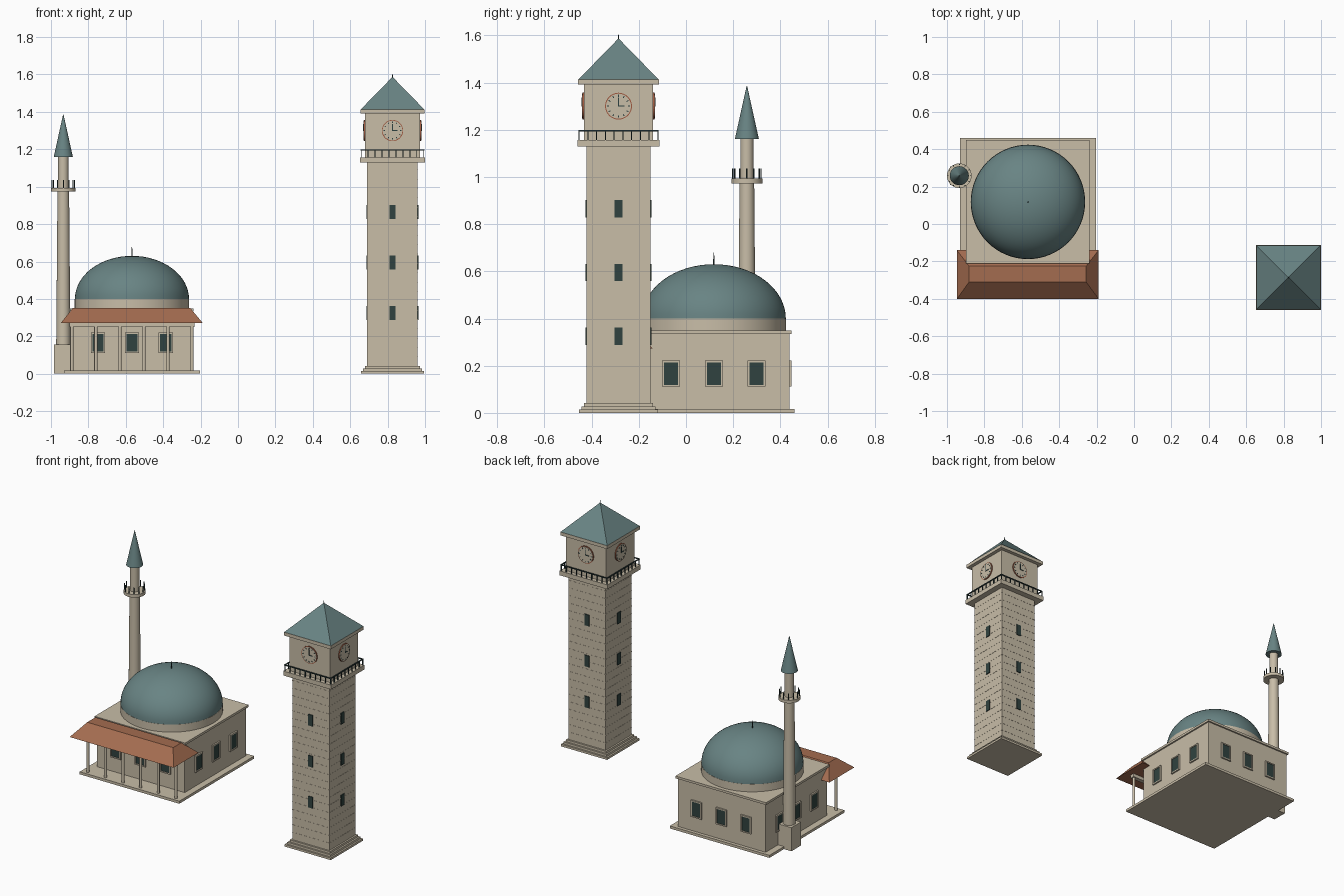
import bpy, bmesh
from math import pi, sin, cos
from mathutils import Matrix, Vector

if "Cube" in bpy.data.objects:
    bpy.data.objects.remove(bpy.data.objects["Cube"])


def material(name, rgb):
    m = bpy.data.materials.new(name)
    m.use_nodes = True
    m.diffuse_color = (*rgb, 1)
    m.node_tree.nodes["Principled BSDF"].inputs["Base Color"].default_value = (*rgb, 1)
    return m


STONE = material("pale stone", (0.58, 0.51, 0.39))
TEAL = material("teal roofing", (0.14, 0.23, 0.23))
TILE = material("clay tile", (0.37, 0.15, 0.08))
GLASS = material("dark glass", (0.03, 0.055, 0.05))
IRON = material("dark iron", (0.025, 0.05, 0.05))
RIM = material("red clock rim", (0.35, 0.10, 0.05))


def finish(name, bm, mat, smooth=False):
    bmesh.ops.recalc_face_normals(bm, faces=bm.faces)
    mesh = bpy.data.meshes.new(name)
    bm.to_mesh(mesh)
    bm.free()
    mesh.materials.append(mat)
    ob = bpy.data.objects.new(name, mesh)
    bpy.context.scene.collection.objects.link(ob)
    if smooth:
        bpy.ops.object.select_all(action='DESELECT')
        ob.select_set(True)
        bpy.context.view_layer.objects.active = ob
        bpy.ops.object.shade_smooth_by_angle(angle=0.7)
    return ob


def add_box(bm, centre, size, frame=Matrix()):
    bmesh.ops.create_cube(bm, size=1, matrix=frame @ Matrix.Translation(centre) @ Matrix.Diagonal((*size, 1)))


def add_cone(bm, base, r1, r2, height, segments=12, frame=Matrix()):
    mid = Vector(base) + Vector((0, 0, height / 2))
    bmesh.ops.create_cone(bm, cap_ends=True, segments=segments, radius1=r1, radius2=r2,
                          depth=height, matrix=frame @ Matrix.Translation(mid))


def boxes(name, mat, items):
    bm = bmesh.new()
    for item in items:
        add_box(bm, *item)
    return finish(name, bm, mat)


def slab(name, mat, centre, half_x, half_y, z0, z1):
    return boxes(name, mat, [((*centre, (z0 + z1) / 2), (2 * half_x, 2 * half_y, z1 - z0))])


def cone(name, mat, base, r1, r2, height, segments=32, smooth=True):
    bm = bmesh.new()
    add_cone(bm, base, r1, r2, height, segments)
    return finish(name, bm, mat, smooth)


def frustum(name, mat, lower, upper, z0, z1):
    """Solid between two rectangles given as x0, x1, y0, y1."""
    bm = bmesh.new()
    rings = []
    for (x0, x1, y0, y1), z in ((lower, z0), (upper, z1)):
        rings.append([bm.verts.new((x, y, z)) for x, y in ((x0, y0), (x1, y0), (x1, y1), (x0, y1))])
    for ring in rings:
        bm.faces.new(ring)
    for i in range(4):
        j = (i + 1) % 4
        bm.faces.new((rings[0][i], rings[0][j], rings[1][j], rings[1][i]))
    return finish(name, bm, mat)


def sides(centre):
    """Frames for four walls; the local front of each faces -y."""
    return [Matrix.Translation((*centre, 0)) @ Matrix.Rotation(k * pi / 2, 4, 'Z') for k in range(4)]


# ---------- Clock tower ----------
T = (0.826, -0.286)
BODY, ROOM = 0.135, 0.147
for i, half in enumerate((0.168, 0.157, 0.146)):
    slab(f"tower_step_{i + 1}", STONE, T, half, half, i * 0.014, (i + 1) * 0.014)
slab("tower_body", STONE, T, BODY, BODY, 0.042, 1.13)
boxes("tower_stone_courses", STONE,
      [((*T, 0.09 + i * 0.05), (2 * BODY + 0.002, 2 * BODY + 0.002, 0.003)) for i in range(21)])
boxes("tower_windows", GLASS,
      [((0, -BODY, z), (0.034, 0.01, 0.074), f) for f in sides(T) for z in (0.325, 0.595, 0.865)])
slab("tower_balcony", STONE, T, 0.174, 0.174, 1.128, 1.157)

# Balcony railing
rail = []
for f in sides(T):
    rail.append(((0, -0.167, 1.196), (0.34, 0.006, 0.006), f))
    rail += [((-0.167 + i * 0.0371, -0.167, 1.176), (0.005, 0.005, 0.038), f) for i in range(9)]
boxes("tower_railing", IRON, rail)

# Clock room and roof
slab("clock_room", STONE, T, ROOM, ROOM, 1.157, 1.393)
slab("tower_cornice", STONE, T, 0.171, 0.171, 1.391, 1.413)
x, y = T
frustum("tower_roof", TEAL, (x - 0.17, x + 0.17, y - 0.17, y + 0.17),
        (x - 0.002, x + 0.002, y - 0.002, y + 0.002), 1.413, 1.585)
cone("tower_finial", IRON, (x, y, 1.575), 0.004, 0.001, 0.028, 8)

# Clock faces: rim, dial, hour marks and hands
rims, dials, marks = bmesh.new(), bmesh.new(), bmesh.new()
for f in sides(T):
    face = f @ Matrix.Translation((0, -ROOM, 1.3)) @ Matrix.Rotation(pi / 2, 4, 'X')
    add_cone(rims, (0, 0, -0.002), 0.057, 0.057, 0.007, 32, face)
    add_cone(dials, (0, 0, -0.002), 0.053, 0.053, 0.009, 32, face)
    for h in range(12):
        turn = face @ Matrix.Rotation(h * pi / 6, 4, 'Z')
        add_box(marks, (0, 0.044, 0.007), (0.004, 0.009, 0.003), turn)
    add_box(marks, (0, 0.017, 0.008), (0.004, 0.038, 0.003), face)
    add_box(marks, (0.012, 0, 0.008), (0.028, 0.005, 0.003), face)
finish("clock_rims", rims, RIM)
finish("clock_dials", dials, STONE)
finish("clock_marks_and_hands", marks, IRON)

# ---------- Domed hall ----------
H = (-0.567, 0.118)
WALL = 0.32
slab("hall_platform", STONE, (H[0], 0.07), 0.363, 0.39, 0, 0.017)
slab("hall_walls", STONE, H, WALL, WALL, 0.017, 0.337)
slab("hall_cornice", STONE, H, 0.33, 0.33, 0.335, 0.35)
cone("dome_drum", STONE, (*H, 0.35), 0.306, 0.306, 0.05, 64)

# Dome: upper half of a flattened sphere
bm = bmesh.new()
bmesh.ops.create_uvsphere(bm, u_segments=64, v_segments=32, radius=1,
                          matrix=Matrix.Translation((*H, 0.4)) @ Matrix.Diagonal((0.305, 0.305, 0.23, 1)))
bmesh.ops.bisect_plane(bm, geom=bm.verts[:] + bm.edges[:] + bm.faces[:], dist=1e-5,
                       plane_co=(0, 0, 0.4), plane_no=(0, 0, 1), clear_inner=True)
finish("dome", bm, TEAL, True)
cone("dome_finial", IRON, (*H, 0.625), 0.004, 0.001, 0.055, 8)

# Windows with raised surrounds
panes, frames = [], []
for f in sides(H):
    for x in (-0.181, 0, 0.181):
        panes.append(((x, -WALL, 0.166), (0.06, 0.012, 0.094), f))
        for s in (-1, 1):
            frames.append(((x + s * 0.034, -WALL, 0.166), (0.008, 0.02, 0.11), f))
            frames.append(((x, -WALL, 0.166 + s * 0.051), (0.06, 0.02, 0.008), f))
boxes("hall_window_panes", GLASS, panes)
boxes("hall_window_frames", STONE, frames)

# Porch: columns, beam and hipped roof
bm = bmesh.new()
for i in range(6):
    add_cone(bm, (H[0] - 0.321 + i * 0.1284, -0.295, 0.017), 0.009, 0.009, 0.235)
finish("porch_columns", bm, STONE, True)
slab("porch_beam", STONE, (H[0], -0.295), 0.335, 0.014, 0.25, 0.275)
frustum("porch_roof", TILE, (-0.947, -0.189, -0.401, -0.14), (-0.882, -0.256, -0.31, -0.225), 0.272, 0.352)

# ---------- Slender side tower ----------
M = (-0.934, 0.258)
slab("spire_pedestal", STONE, M, 0.05, 0.05, 0, 0.155)
cone("spire_shaft", STONE, (*M, 0.155), 0.038, 0.031, 0.825)
cone("spire_balcony", STONE, (*M, 0.973), 0.066, 0.066, 0.02)
cone("spire_upper_shaft", STONE, (*M, 0.99), 0.028, 0.028, 0.175)
cone("spire_cap", TEAL, (*M, 1.16), 0.051, 0.001, 0.226)
bm = bmesh.new()
for i in range(12):
    a = i * pi / 6
    add_cone(bm, (M[0] + 0.06 * cos(a), M[1] + 0.06 * sin(a), 0.993), 0.003, 0.003, 0.042, 6)
finish("spire_railing", bm, IRON)
